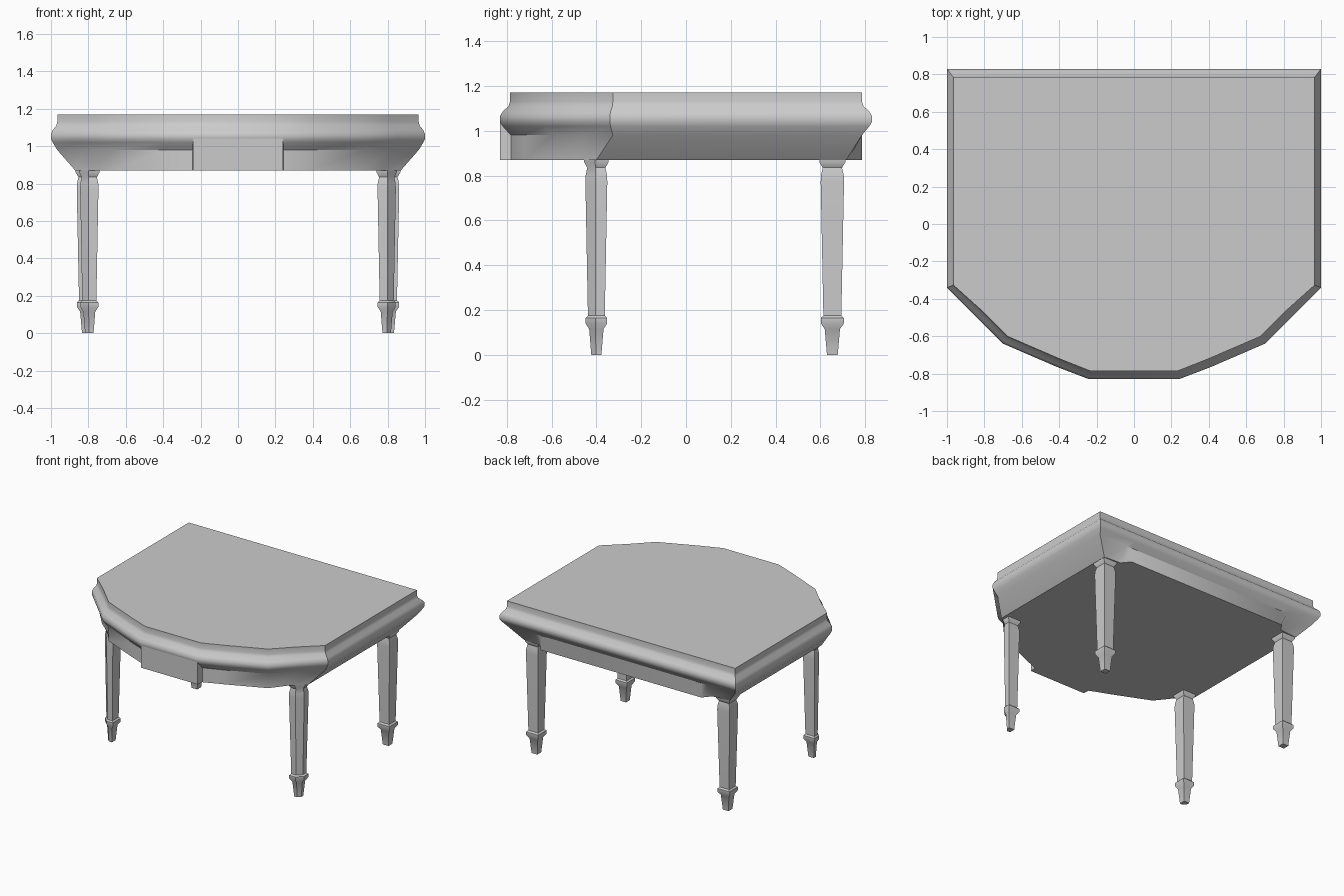
import bpy, bmesh

if "Cube" in bpy.data.objects:
    bpy.data.objects.remove(bpy.data.objects["Cube"])


def make_object(name, rings):
    """Skin a stack of closed rings (bottom to top) and cap both ends."""
    bm = bmesh.new()
    rows = [[bm.verts.new(p) for p in ring] for ring in rings]
    for low, high in zip(rows, rows[1:]):
        n = len(low)
        for i in range(n):
            j = (i + 1) % n
            bm.faces.new((low[i], low[j], high[j], high[i]))
    bm.faces.new(rows[0][::-1])
    bm.faces.new(rows[-1])
    bmesh.ops.recalc_face_normals(bm, faces=bm.faces[:])
    mesh = bpy.data.meshes.new(name)
    bm.to_mesh(mesh)
    bm.free()
    ob = bpy.data.objects.new(name, mesh)
    bpy.context.collection.objects.link(ob)
    bpy.ops.object.select_all(action='DESELECT')
    ob.select_set(True)
    bpy.context.view_layer.objects.active = ob
    bpy.ops.object.shade_smooth_by_angle(angle=0.6)
    return ob


# Table top and apron: half outline as (x, y, inset direction, bottom x, bottom y)
half = [
    (0.24, -0.83, -0.10, 1.00, 0.235, -0.785),
    (0.41, -0.765, -0.38, 0.93, 0.39, -0.723),
    (0.70, -0.64, -0.55, 0.86, 0.675, -0.60),
    (0.85, -0.49, -0.70, 0.70, 0.77, -0.48),
    (1.00, -0.34, -0.75, 0.30, 0.87, -0.40),
    (1.00, 0.83, -0.75, -1.00, 0.87, 0.715),
    (0.73, 0.83, 0.00, -1.00, 0.73, 0.725),
    (0.68, 0.83, 0.00, -1.00, 0.68, 0.785),
]
# Moulded edge: (inset, height)
edge = [(0.045, 0.98), (0.012, 1.02), (0.0, 1.04), (0.0, 1.065),
        (0.012, 1.085), (0.038, 1.11), (0.045, 1.13), (0.045, 1.17)]


def mirrored(points, z):
    return [(x, y, z) for x, y in points] + [(-x, y, z) for x, y in reversed(points)]


rings = [mirrored([(p[4], p[5]) for p in half], 0.87)]
for d, z in edge:
    rings.append(mirrored([(p[0] + p[2] * d, p[1] + p[3] * d) for p in half], z))
make_object("table_top", rings)

# Raised block in the middle of the front apron
block = [(-0.24, -0.83), (0.24, -0.83), (0.25, -0.72), (-0.25, -0.72)]
make_object("front_block", [[(x, y, z) for x, y in block] for z in (0.87, 1.05)])

# Tapered legs with a neck and a spade foot: (half width, height)
leg = [(0.024, 0.0), (0.034, 0.115), (0.051, 0.14), (0.051, 0.165), (0.040, 0.175),
       (0.052, 0.77), (0.051, 0.80), (0.043, 0.835), (0.058, 0.86), (0.058, 0.89)]
square = [(-1, -1), (1, -1), (1, 1), (-1, 1)]
chamfered = [(-1, -1), (0.1, -1), (1, -0.1), (1, 1), (-1, 1)]

for side, s in (("right", 1), ("left", -1)):
    for name, cx, cy, section, k in (("front", 0.795, -0.40, chamfered, 0.94),
                                     ("back", 0.81, 0.653, square, 1.0)):
        make_object(f"{name}_leg_{side}",
                    [[(s * (cx + k * w * x), cy + k * w * y, z) for x, y in section]
                     for w, z in leg])
